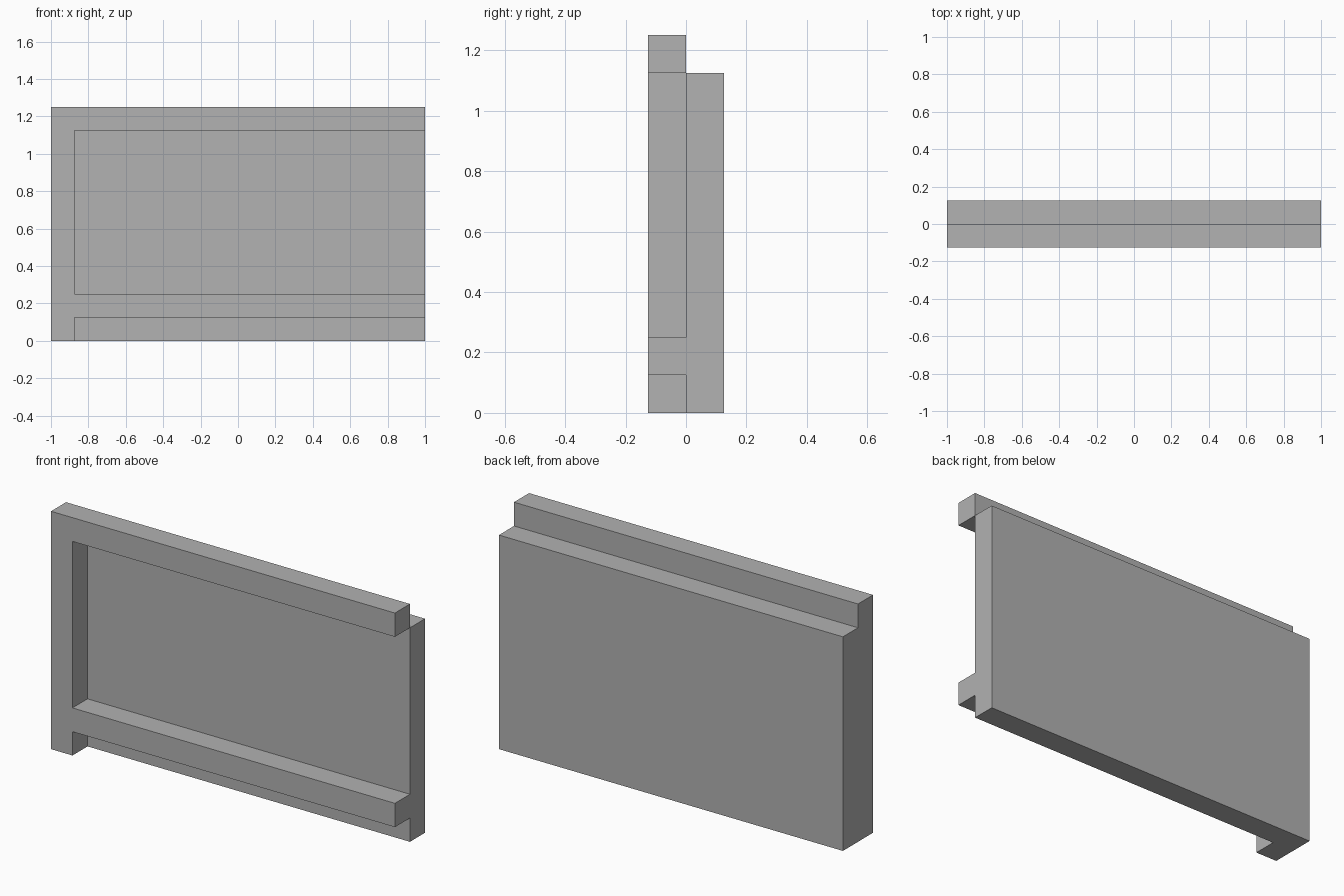
import bpy
import bmesh

cube = bpy.data.objects.get("Cube")
if cube:
    bpy.data.objects.remove(cube, do_unlink=True)

T = 0.125      # thickness of panel, rails and post
H = 1.25       # overall height

grey = bpy.data.materials.new("plain_grey")
grey.use_nodes = True
colour = (0.445, 0.445, 0.445, 1)
grey.diffuse_color = colour
grey.node_tree.nodes["Principled BSDF"].inputs["Base Color"].default_value = colour


def extrude_outline(name, outline, y0, y1):
    """Solid with an outline in x and z, extruded from y0 to y1."""
    bm = bmesh.new()
    face = bm.faces.new([bm.verts.new((x, y0, z)) for x, z in outline])
    result = bmesh.ops.extrude_face_region(bm, geom=[face])
    moved = [v for v in result["geom"] if isinstance(v, bmesh.types.BMVert)]
    bmesh.ops.translate(bm, verts=moved, vec=(0, y1 - y0, 0))
    bmesh.ops.recalc_face_normals(bm, faces=bm.faces)
    mesh = bpy.data.meshes.new(name)
    bm.to_mesh(mesh)
    bm.free()
    mesh.materials.append(grey)
    obj = bpy.data.objects.new(name, mesh)
    bpy.context.collection.objects.link(obj)
    return obj


# Back panel, one step lower than the frame
extrude_outline("back_panel", [(-1, 0), (1, 0), (1, H - T), (-1, H - T)], 0, T)

# Front frame: a post on the right with two rails running to the open end
inner = -1 + T
extrude_outline("front_frame", [
    (-1, 0), (inner, 0), (inner, T), (1, T), (1, 2 * T), (inner, 2 * T),
    (inner, H - T), (1, H - T), (1, H), (-1, H)], -T, 0)
